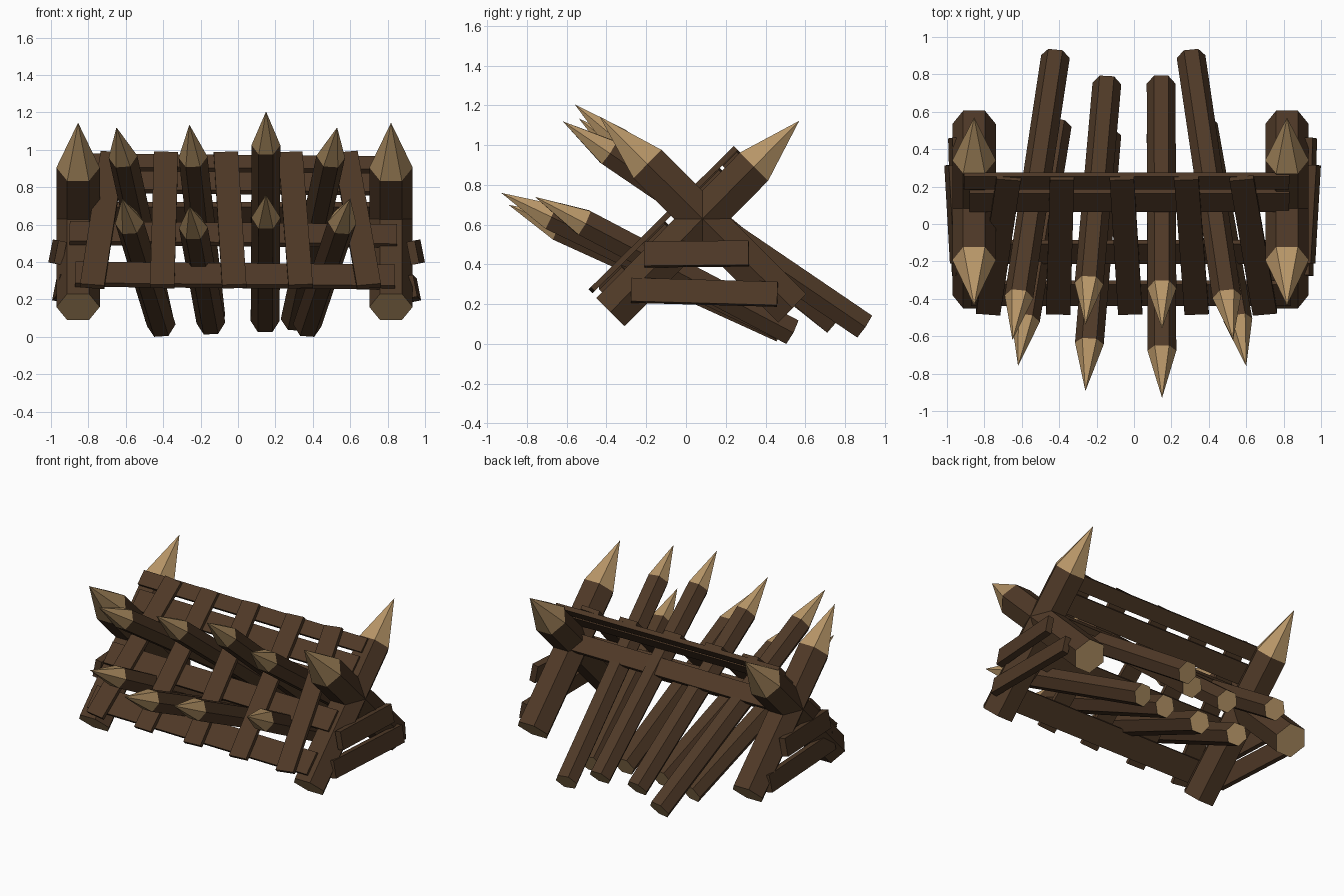
import bpy, bmesh, math
from mathutils import Vector

if "Cube" in bpy.data.objects:
    bpy.data.objects.remove(bpy.data.objects["Cube"])


def material(name, col):
    m = bpy.data.materials.new(name)
    m.diffuse_color = (*col, 1)
    m.use_nodes = True
    m.node_tree.nodes["Principled BSDF"].inputs["Base Color"].default_value = m.diffuse_color
    return m


BARK = material("dark_brown_wood", (0.078, 0.041, 0.020))
CUT = material("cut_tan_wood", (0.47, 0.30, 0.135))


def finish(bm, name):
    bmesh.ops.recalc_face_normals(bm, faces=bm.faces)
    me = bpy.data.meshes.new(name)
    bm.to_mesh(me)
    bm.free()
    me.materials.append(BARK)
    me.materials.append(CUT)
    ob = bpy.data.objects.new(name, me)
    bpy.context.collection.objects.link(ob)
    return ob


def stake(name, base, tip, r, point):
    """Six-sided log from base to tip; the last 'point' of length is sharpened."""
    base, tip = Vector(base), Vector(tip)
    d = (tip - base).normalized()
    u = Vector((1, 0, 0))
    u = (u - d * u.dot(d)).normalized()
    v = d.cross(u)
    bm = bmesh.new()
    rings = []
    for c in (base, tip - d * point):
        rings.append([bm.verts.new(c + r * (u * math.cos(i * math.pi / 3) + v * math.sin(i * math.pi / 3)))
                      for i in range(6)])
    apex = bm.verts.new(tip)
    bm.faces.new(rings[0]).material_index = 1          # sawn end
    for i in range(6):
        j = (i + 1) % 6
        bm.faces.new((rings[0][i], rings[0][j], rings[1][j], rings[1][i]))
        bm.faces.new((rings[1][i], rings[1][j], apex)).material_index = 1
    return finish(bm, name)


def board(name, a, b, normal, width, thick):
    """Plank whose centre line runs a to b, with its broad face along normal."""
    a, b, n = Vector(a), Vector(b), Vector(normal)
    d = (b - a).normalized()
    n = (n - d * n.dot(d)).normalized()
    w = d.cross(n)
    bm = bmesh.new()
    bmesh.ops.create_cube(bm, size=1)
    for vert in bm.verts:
        x, y, z = vert.co
        vert.co = (a + b) / 2 + d * x * (b - a).length + w * y * width + n * z * thick
    return finish(bm, name)


# Crossed end posts
for side, x in (("left", -0.855), ("right", 0.818)):
    stake("post_back_leaning_" + side, (x, -0.38, 0.16), (x, 0.57, 1.123), 0.116, 0.325)
    stake("post_front_leaning_" + side, (x, 0.535, 0.18), (x, -0.435, 1.145), 0.116, 0.34)

# Upper row of spikes
for i, (b, t) in enumerate([
        ((-0.42, 0.895, 0.09), (-0.65, -0.62, 1.12)),
        ((-0.145, 0.75, 0.11), (-0.26, -0.54, 1.135)),
        ((0.145, 0.75, 0.11), (0.15, -0.56, 1.205)),
        ((0.305, 0.895, 0.09), (0.53, -0.62, 1.12))]):
    stake(f"upper_spike_{i + 1}", b, t, 0.077, 0.28)

# Lower row of spikes
for i, (b, t) in enumerate([
        ((-0.41, 0.53, 0.062), (-0.62, -0.76, 0.74)),
        ((-0.145, 0.48, 0.075), (-0.26, -0.893, 0.70)),
        ((0.145, 0.48, 0.085), (0.15, -0.93, 0.76)),
        ((0.37, 0.53, 0.062), (0.60, -0.76, 0.74))]):
    stake(f"lower_spike_{i + 1}", b, t, 0.077, 0.28)

# Long rails on the sloping front panel
UP_FRONT = (0, -1, 1)
for i, (x0, x1, z, w) in enumerate([(-0.87, 0.84, 0.325, 0.16), (-0.90, 0.85, 0.545, 0.15),
                                    (-0.88, 0.83, 0.82, 0.14), (-0.91, 0.83, 0.925, 0.10)]):
    y = z - 0.695
    board(f"panel_rail_{i + 1}", (x0, y, z + 0.01), (x1, y, z - 0.005), UP_FRONT, w, 0.03)

# Rail tying the spikes together at the back
board("back_rail", (-0.88, 0.15, 0.665), (0.85, 0.15, 0.665), (0, 1, 1), 0.12, 0.04)

# Upright planks of the panel
for i, (xb, xt) in enumerate([(-0.78, -0.67), (-0.405, -0.385), (-0.02, -0.065),
                              (0.335, 0.28), (0.70, 0.575)]):
    board(f"panel_plank_{i + 1}", (xb, -0.475, 0.27), (xt, 0.245, 0.98), UP_FRONT, 0.13, 0.028)

# Short brace boards at both ends
for side, s, ox in (("left", -1, -0.015), ("right", 1, 0)):
    board("upper_brace_" + side, (s * 0.935 + ox, -0.21, 0.45), (s * 0.965 + ox, 0.315, 0.455),
          (1, 0, 0.2 * s), 0.125, 0.045)
    board("lower_brace_" + side, (s * 0.925 + ox, -0.275, 0.27), (s * 0.945 + ox, 0.46, 0.25),
          (1, 0, 0.2 * s), 0.12, 0.045)
